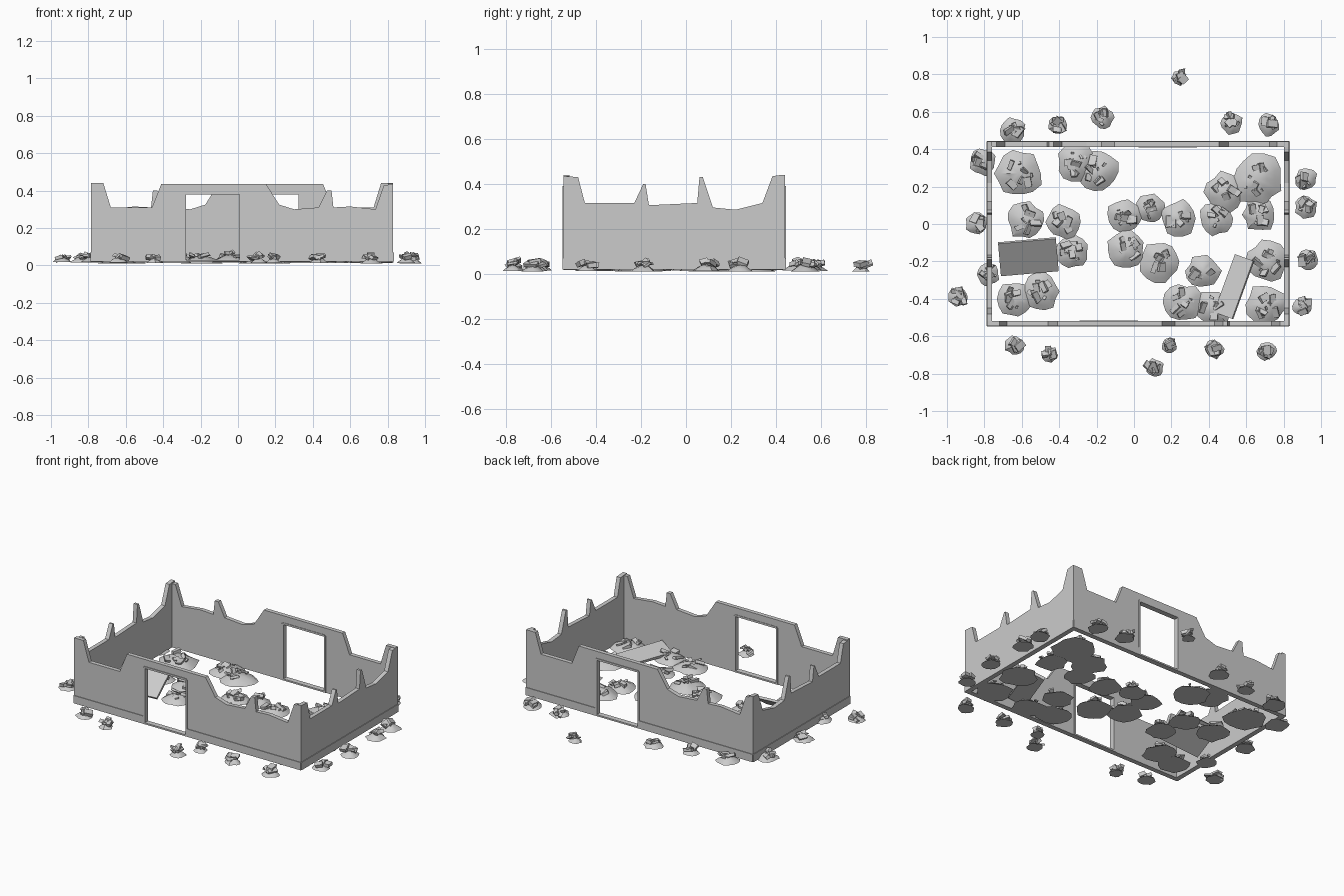
import bpy, bmesh, math, random
from mathutils import Matrix, Vector

cube = bpy.data.objects.get("Cube")
if cube:
    bpy.data.objects.remove(cube)
random.seed(7)

concrete = bpy.data.materials.new("concrete_grey")
concrete.use_nodes = True
GREY = (0.6, 0.6, 0.6, 1)
concrete.diffuse_color = GREY
concrete.node_tree.nodes["Principled BSDF"].inputs["Base Color"].default_value = GREY

BASE, TOP = 0.02, 0.435
LEFT, RIGHT, FRONT, BACK, THICK = 0.83, -0.785, -0.545, 0.44, 0.027
CENTRE = Vector(((LEFT + RIGHT) / 2, (FRONT + BACK) / 2, 0))
HALF_TURN = Matrix.Translation(CENTRE) @ Matrix.Rotation(math.pi, 4, 'Z') @ Matrix.Translation(-CENTRE)


def finish(name, bm, smooth=False):
    bmesh.ops.recalc_face_normals(bm, faces=bm.faces)
    mesh = bpy.data.meshes.new(name)
    bm.to_mesh(mesh)
    bm.free()
    mesh.materials.append(concrete)
    obj = bpy.data.objects.new(name, mesh)
    bpy.context.collection.objects.link(obj)
    if smooth:
        bpy.ops.object.select_all(action='DESELECT')
        obj.select_set(True)
        bpy.context.view_layer.objects.active = obj
        bpy.ops.object.shade_smooth_by_angle(angle=math.radians(40))
    return obj


def add_box(bm, lo, hi):
    lo, hi = Vector(lo), Vector(hi)
    size = Matrix.Diagonal((*(hi - lo), 1))
    bmesh.ops.create_cube(bm, size=1, matrix=Matrix.Translation((lo + hi) / 2) @ size)


def add_panel(bm, outline, place):
    """Extrude an outline of (along, up) points through the wall thickness."""
    face = bm.faces.new([bm.verts.new(place(u, 0, z)) for u, z in outline])
    out = bmesh.ops.extrude_face_region(bm, geom=[face])
    verts = [g for g in out["geom"] if isinstance(g, bmesh.types.BMVert)]
    bmesh.ops.translate(bm, verts=verts, vec=place(0, THICK, 0) - place(0, 0, 0))


# Long walls with a doorway, broken top edge, skirting and door frame
DOOR_L, DOOR_R, DOOR_TOP = -0.285, 0.015, 0.385
long_top = [(LEFT, .43), (.78, .43), (.735, .3), (.6, .315), (.51, .31), (.5, .4),
            (.475, .4), (.43, .31), (.3, .3), (.22, .325), (.15, TOP), (-.41, TOP),
            (-.46, .31), (-.68, .31), (-.72, .44), (RIGHT, .44)]
long_outline = [(RIGHT, BASE), (DOOR_L, BASE), (DOOR_L, DOOR_TOP), (DOOR_R, DOOR_TOP),
                (DOOR_R, BASE), (LEFT, BASE)] + long_top
for name, turn in (("front_wall", Matrix()), ("back_wall", HALF_TURN)):
    bm = bmesh.new()
    add_panel(bm, long_outline, lambda u, d, z: Vector((u, FRONT + d, z)))
    outer, inner = FRONT - .004, FRONT + THICK + .003
    add_box(bm, (RIGHT, outer, BASE), (DOOR_L, FRONT, .07))
    add_box(bm, (DOOR_R, outer, BASE), (LEFT, FRONT, .07))
    for x in (DOOR_L, DOOR_R):
        add_box(bm, (x - .006, outer, BASE), (x + .006, inner, DOOR_TOP))
    add_box(bm, (DOOR_L, outer, DOOR_TOP - .006), (DOOR_R, inner, DOOR_TOP + .006))
    add_box(bm, (DOOR_L, outer, BASE), (DOOR_R, inner, BASE + .01))
    bm.transform(turn)
    finish(name, bm)

# Side walls with two broken spikes
side_top = [(BACK, .44), (.385, .435), (.34, .315), (.22, .285), (.12, .295), (.075, .43),
            (.06, .43), (.05, .315), (-.165, .305), (-.18, .4), (-.19, .4), (-.23, .315),
            (-.45, .315), (-.48, .43), (FRONT, .435)]
for name, x, skirt in (("left_wall", LEFT - THICK, LEFT), ("right_wall", RIGHT, RIGHT - .004)):
    bm = bmesh.new()
    add_panel(bm, [(FRONT, BASE), (BACK, BASE)] + side_top,
              lambda u, d, z: Vector((x + d, u, z)))
    add_box(bm, (skirt, FRONT, BASE), (skirt + .004, BACK, .07))
    finish(name, bm)

# Rubble heaps: (x, y, radius)
inside = [(-.62, .27, .13), (-.31, .33, .1), (-.19, .28, .11), (-.58, .02, .1), (-.38, .01, .09),
          (-.33, -.15, .09), (-.64, -.4, .09), (-.5, -.36, .1), (-.05, .05, .09),
          (.09, .08, .08), (.24, .03, .1), (-.04, -.14, .1), (.14, -.2, .11),
          (.37, -.25, .09), (.26, -.42, .1), (.44, .03, .09), (.49, .17, .11),
          (.66, .24, .14), (.67, .05, .09), (.71, -.2, .11), (.71, -.43, .11), (.43, -.45, .1)]
outside = [(-.65, .5, .07), (-.41, .53, .05), (-.17, .57, .06), (.24, .78, .04), (.52, .54, .06),
           (.72, .53, .06), (-.81, .33, .07), (-.84, 0, .06), (-.78, -.27, .06),
           (-.94, -.39, .05), (-.64, -.65, .05), (-.45, -.7, .04), (.11, -.77, .05),
           (.19, -.65, .04), (.43, -.67, .05), (.71, -.68, .05), (.9, -.44, .05),
           (.93, -.19, .06), (.92, .09, .06), (.92, .24, .06)]


def add_mound(bm, x, y, r):
    """Low dome with an uneven rim and a flat underside."""
    sides = 14
    rim = [random.uniform(.85, 1.12) for _ in range(sides)]
    height = .015 + r * .25
    floor = random.uniform(.01, .018)
    rings = []
    for k, up in ((1, 0), (.75, .4), (.4, .85)):
        ring = []
        for i in range(sides):
            a = math.tau * i / sides
            rise = up * height * random.uniform(.85, 1.1)
            ring.append(bm.verts.new((x + r * k * rim[i] * math.cos(a),
                                      y + r * k * rim[i] * math.sin(a), floor + rise)))
        rings.append(ring)
    peak = bm.verts.new((x, y, floor + height))
    bm.faces.new(rings[0])
    for i in range(sides):
        j = (i + 1) % sides
        for low, high in zip(rings, rings[1:]):
            bm.faces.new((low[i], low[j], high[j], high[i]))
        bm.faces.new((rings[-1][i], rings[-1][j], peak))


def add_chunk(bm, x, y, z, size):
    """Tilted broken block with knocked-about corners."""
    spin = Matrix.Rotation(random.uniform(0, math.tau), 4, 'Z')
    tilt = Matrix.Rotation(random.uniform(-.6, .6), 4, 'X') @ Matrix.Rotation(random.uniform(-.5, .5), 4, 'Y')
    out = bmesh.ops.create_cube(bm, size=1)
    dims = Vector((size * random.uniform(.8, 1.4), size * random.uniform(.5, .9), size * random.uniform(.2, .5)))
    move = Matrix.Translation((x, y, z)) @ spin @ tilt @ Matrix.Diagonal((*dims, 1))
    for v in out["verts"]:
        v.co *= random.uniform(.85, 1.1)
        v.co = move @ v.co
        v.co.z = max(v.co.z, 0)


for name, heaps, count, size in (("inside", inside, 5, .045), ("outside", outside, 4, .046)):
    mounds, chunks = bmesh.new(), bmesh.new()
    for x, y, r in heaps:
        add_mound(mounds, x, y, r)
        for i in range(count + 3):
            a, d = random.uniform(0, math.tau), r * .6 * math.sqrt(random.random())
            z = .025 + (.008 + r * .25) * (1 - d / r) + random.uniform(0, .012)
            add_chunk(chunks, x + d * math.cos(a), y + d * math.sin(a), z,
                      size if i < count else size * .4)
    finish(name + "_rubble_mounds", mounds, smooth=True)
    finish(name + "_debris_chunks", chunks)

# Fallen slabs leaning on the rubble
for name, dims, spot, turn, lean, roll in (
        ("fallen_panel", (.31, .21, .015), (-.565, -.175, .095), 5, 34, 0),
        ("fallen_beam", (.33, .11, .02), (.535, -.335, .065), 70, -20, 0)):
    bm = bmesh.new()
    bmesh.ops.create_cube(bm, size=1, matrix=Matrix.Diagonal((*dims, 1)))
    bm.transform(Matrix.Translation(spot) @ Matrix.Rotation(math.radians(turn), 4, 'Z')
                 @ Matrix.Rotation(math.radians(lean), 4, 'X'))
    finish(name, bm)
